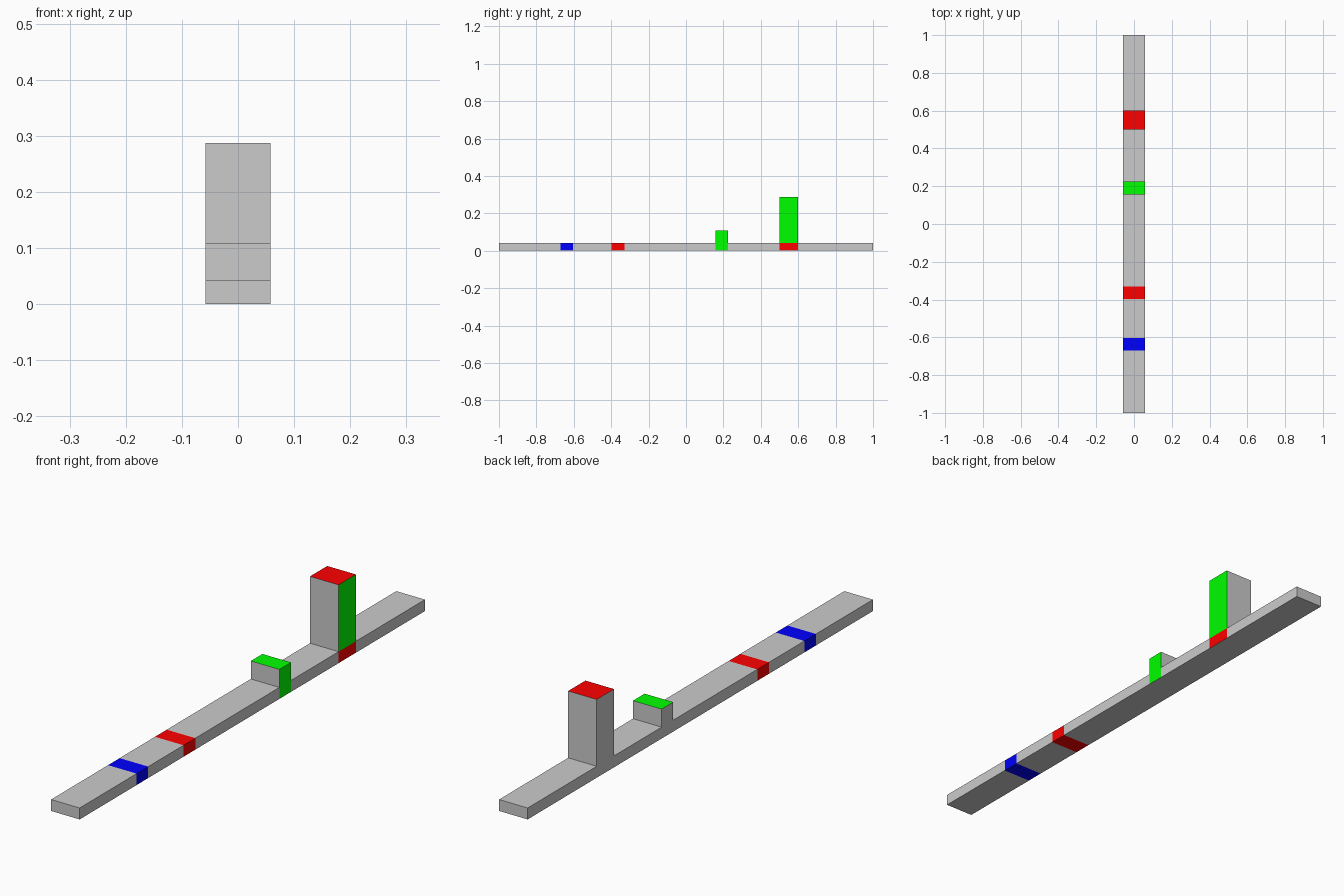
import bpy, bmesh
from mathutils import Vector

if "Cube" in bpy.data.objects:
    bpy.data.objects.remove(bpy.data.objects["Cube"])

HALF_W, THICK = 0.058, 0.042

# Segments along the beam: (y start, y end, top height)
BLUE_BAND = (-0.67, -0.603, THICK)
RED_BAND = (-0.398, -0.33, THICK)
LOW_BLOCK = (0.157, 0.224, 0.108)
TALL_BLOCK = (0.5, 0.6, 0.287)
SEGMENTS = (BLUE_BAND, RED_BAND, LOW_BLOCK, TALL_BLOCK)
GREY, RED, GREEN, BLUE = range(4)


def colour_of(face):
    c, n = face.calc_center_median(), face.normal
    for seg in SEGMENTS:
        if not seg[0] < c.y < seg[1] or abs(n.y) > 0.5:
            continue
        if seg is BLUE_BAND:
            return BLUE
        if seg is RED_BAND:
            return RED
        if seg is LOW_BLOCK:
            return GREEN if n.x > 0.5 or n.z > 0.5 else GREY
        # Tall block: red cap and red base patch, green right side
        if n.z > 0.5:
            return RED
        if n.x > 0.5:
            return RED if c.z < THICK else GREEN
    return GREY


# Long flat beam, cut across at every segment edge
bm = bmesh.new()
bmesh.ops.create_cube(bm, size=1)
for v in bm.verts:
    v.co = Vector((v.co.x * 2 * HALF_W, v.co.y * 2, (v.co.z + 0.5) * THICK))
for seg in SEGMENTS:
    for y in seg[:2]:
        bmesh.ops.bisect_plane(bm, geom=bm.verts[:] + bm.edges[:] + bm.faces[:],
                               plane_co=(0, y, 0), plane_no=(0, 1, 0))

# Raise the two blocks from the beam's top
bm.normal_update()
for start, end, top in (LOW_BLOCK, TALL_BLOCK):
    patch = [f for f in bm.faces if f.normal.z > 0.5
             and start < f.calc_center_median().y < end]
    raised = bmesh.ops.extrude_face_region(bm, geom=patch)["geom"]
    for v in raised:
        if isinstance(v, bmesh.types.BMVert):
            v.co.z = top
    bmesh.ops.delete(bm, geom=[f for f in patch if f.is_valid], context='FACES_ONLY')
    bm.normal_update()

bmesh.ops.recalc_face_normals(bm, faces=bm.faces[:])
bm.normal_update()
for f in bm.faces:
    f.material_index = colour_of(f)

mesh = bpy.data.meshes.new("marked_beam")
bm.to_mesh(mesh)
bm.free()

# Slot 0 stays empty for plain grey
mesh.materials.append(None)
for name, rgb in (("red", (1, 0, 0)), ("green", (0, 1, 0)), ("blue", (0, 0, 1))):
    mat = bpy.data.materials.new(name)
    mat.diffuse_color = (*rgb, 1)
    mat.use_nodes = True
    mat.node_tree.nodes["Principled BSDF"].inputs["Base Color"].default_value = mat.diffuse_color
    mesh.materials.append(mat)
# Reapply indices safely after adding the slots
beam = bpy.data.objects.new("marked_beam", mesh)
bpy.context.collection.objects.link(beam)
